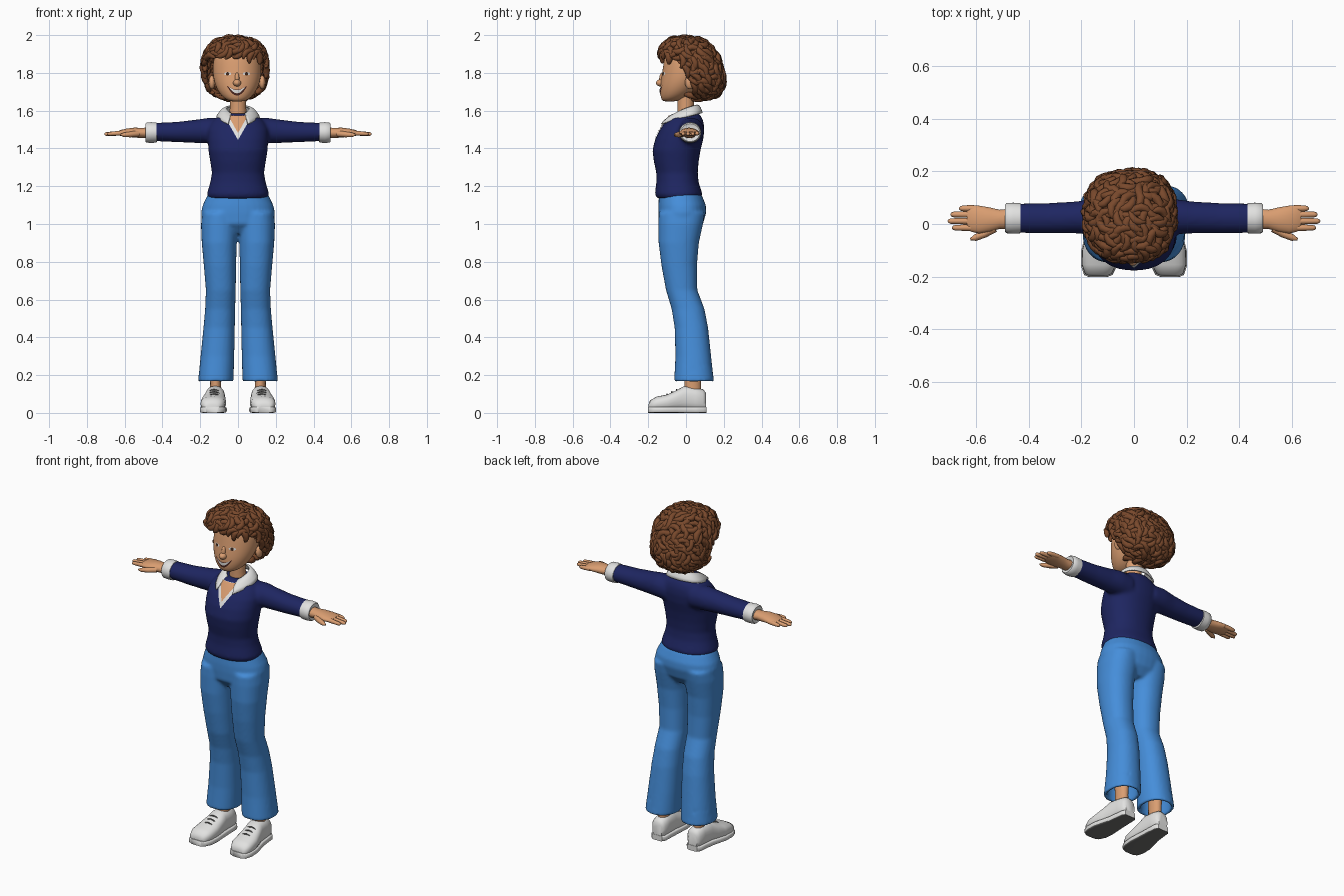
import bpy, bmesh, math, random
from mathutils import Vector, Matrix
from mathutils.bvhtree import BVHTree

random.seed(4)
if "Cube" in bpy.data.objects:
    bpy.data.objects.remove(bpy.data.objects["Cube"])


def material(name, *rgb):
    m = bpy.data.materials.new(name)
    m.use_nodes = True
    m.diffuse_color = (*rgb, 1)
    m.node_tree.nodes["Principled BSDF"].inputs["Base Color"].default_value = (*rgb, 1)
    return m


skin = material("skin", .70, .34, .165)
brown = material("hair brown", .19, .066, .025)
navy = material("navy knit", .013, .019, .12)
denim = material("denim blue", .06, .27, .7)
white = material("white", .76, .76, .75)
grey = material("sole grey", .16, .16, .155)
dark = material("mouth dark", .07, .02, .015)
iris = material("eye brown", .05, .02, .01)


def finish(bm, name, *mats, normals=True):
    if normals:
        bmesh.ops.recalc_face_normals(bm, faces=bm.faces)
    me = bpy.data.meshes.new(name)
    bm.to_mesh(me)
    bm.free()
    for m in mats:
        me.materials.append(m)
    me.polygons.foreach_set("use_smooth", [True] * len(me.polygons))
    me.set_sharp_from_angle(angle=math.radians(50))
    ob = bpy.data.objects.new(name, me)
    bpy.context.collection.objects.link(ob)
    return ob


def skin_rings(bm, rings):
    # Bridge successive rings and cap both ends
    loops = [[bm.verts.new(p) for p in r] for r in rings]
    n = len(loops[0])
    for a, b in zip(loops, loops[1:]):
        for i in range(n):
            bm.faces.new((a[i], a[(i + 1) % n], b[(i + 1) % n], b[i]))
    bm.faces.new(loops[0])
    bm.faces.new(loops[-1])


def loft(bm, axis, rings, side=1, power=2, n=32):
    # Each ring: position on axis, two radii, two centre coordinates
    out = []
    for p, ra, rb, ca, cb in rings:
        ring = []
        for i in range(n):
            t = math.tau * i / n
            c, s = math.cos(t), math.sin(t)
            a = ca + ra * math.copysign(abs(c) ** (2 / power), c)
            b = cb + rb * math.copysign(abs(s) ** (2 / power), s)
            x, y, z = {"x": (p, a, b), "y": (a, p, b), "z": (a, b, p)}[axis]
            ring.append((x * side, y, z))
        out.append(ring)
    skin_rings(bm, out)


def tube(bm, pts, radii, ref=(0, 0, 1), n=8):
    pts = [Vector(p) for p in pts]
    out = []
    for i, p in enumerate(pts):
        d = (pts[min(i + 1, len(pts) - 1)] - pts[max(i - 1, 0)]).normalized()
        u = d.cross(Vector(ref)).normalized()
        v = u.cross(d)
        out.append([p + radii[i] * (u * math.cos(math.tau * k / n) + v * math.sin(math.tau * k / n))
                    for k in range(n)])
    skin_rings(bm, out)


def ball(bm, at, size):
    mat = Matrix.Translation(at) @ Matrix.Diagonal((*size, 1))
    bmesh.ops.create_uvsphere(bm, u_segments=20, v_segments=12, radius=1, matrix=mat)


def blend(ob, voxel, rounds):
    r = ob.modifiers.new("blend", "REMESH")
    r.mode, r.voxel_size, r.use_smooth_shade = "VOXEL", voxel, True
    s = ob.modifiers.new("soften", "SMOOTH")
    s.factor, s.iterations = .5, rounds


def surface(ob):
    bpy.context.view_layer.update()
    return BVHTree.FromObject(ob, bpy.context.evaluated_depsgraph_get())


def decal(name, tree, cx, half, top, bottom, mat, lift):
    # Thin patch laid on the front of a surface between two curves
    bm = bmesh.new()
    cols, rows = 20, 10
    grid = []
    for i in range(cols + 1):
        u = -1 + 2 * i / cols
        col = []
        for j in range(rows + 1):
            x, z = cx + u * half, top(u) + (bottom(u) - top(u)) * j / rows
            hit = tree.ray_cast(Vector((x, -1, z)), Vector((0, 1, 0)))[0]
            hit = hit or tree.find_nearest(Vector((x, -.1, z)))[0]
            col.append(bm.verts.new((x, hit.y - lift, z)))
        grid.append(col)
    for a, b in zip(grid, grid[1:]):
        for j in range(rows):
            bm.faces.new((a[j], a[j + 1], b[j + 1], b[j]))
    bmesh.ops.remove_doubles(bm, verts=bm.verts, dist=.0001)
    return finish(bm, name, mat, normals=False)


def oval(z, h, sign):
    return lambda u: z + sign * h * math.sqrt(max(0, 1 - u * u))


def spans(rows):
    # (z, x inner, x outer, y front, y back) to loft rings
    return [(z, (b - a) / 2, (k - f) / 2, (a + b) / 2, (f + k) / 2) for z, a, b, f, k in rows]


# Sweater: body and sleeves blended together
bm = bmesh.new()
body = [(1.135, .157, -.155, .078), (1.16, .165, -.165, .087), (1.22, .147, -.157, .067),
        (1.27, .138, -.157, .062), (1.33, .147, -.17, .067), (1.39, .157, -.178, .077),
        (1.45, .16, -.163, .092), (1.5, .16, -.138, .097), (1.535, .145, -.113, .094),
        (1.56, .12, -.095, .086), (1.585, .075, -.075, .07)]
loft(bm, "z", spans([(z, -x, x, f, k) for z, x, f, k in body]), power=2.2)
for s in (1, -1):
    loft(bm, "x", [(.08, .065, .068, .03, 1.49), (.15, .068, .068, .028, 1.495), (.22, .061, .062, .025, 1.491),
                   (.32, .058, .054, .022, 1.487), (.45, .056, .048, .022, 1.487)], s)
sweater = finish(bm, "sweater", navy)
blend(sweater, .01, 6)

# Trousers: hips and flared legs with hollow hems
bm = bmesh.new()
hips = [(.95, .14, -.1, .05), (1, .188, -.143, .09), (1.06, .196, -.147, .107),
        (1.1, .187, -.147, .105), (1.15, .163, -.143, .085), (1.18, .14, -.13, .06)]
loft(bm, "z", spans([(z, -x, x, f, k) for z, x, f, k in hips]), power=2.2)
leg = spans([(.165, .024, .212, -.063, .148), (.3, .02, .198, -.056, .133), (.45, .017, .183, -.06, .117),
             (.55, .015, .174, -.076, .098), (.65, .012, .17, -.106, .06), (.78, .01, .181, -.13, .058),
             (.9, .007, .192, -.145, .068), (1, -.002, .196, -.146, .09), (1.06, 0, .19, -.144, .1)])
z, rx, ry, cx, cy = leg[0]
inside = [(z + h, rx - .018, ry - .018, cx, cy) for h in (.1, 0)]
for s in (1, -1):
    loft(bm, "z", inside + leg, s, power=2.2)
blend(finish(bm, "trousers", denim), .009, 4)

# Neck and head
bm = bmesh.new()
loft(bm, "z", [(1.5, .06, .05, 0, 0), (1.56, .047, .045, 0, 0), (1.62, .043, .043, 0, -.002), (1.72, .045, .045, 0, 0)])
finish(bm, "neck", skin)
bm = bmesh.new()
loft(bm, "z", [(z, rx, ry, -.005, cy) for z, rx, ry, cy in (
    (1.648, .03, .03, -.088), (1.658, .06, .055, -.075), (1.685, .09, .085, -.052), (1.73, .115, .108, -.03),
    (1.78, .128, .12, -.01), (1.83, .13, .122, 0), (1.88, .125, .118, .002), (1.93, .1, .1, .005),
    (1.96, .05, .05, .005))])
head = finish(bm, "head", skin)
sub = head.modifiers.new("smooth", "SUBSURF")
sub.levels = sub.render_levels = 1
bm = bmesh.new()
ball(bm, (-.005, -.133, 1.747), (.021, .026, .019))
ball(bm, (-.005, -.124, 1.768), (.013, .018, .034))
finish(bm, "nose", skin)
for s, side in ((1, "left"), (-1, "right")):
    bm = bmesh.new()
    ball(bm, (-.005 + s * .133, .02, 1.75), (.017, .026, .036))
    finish(bm, side + "_ear", skin)

# Face details
face = surface(head)
for s, side in ((1, "left"), (-1, "right")):
    x = -.005 + s * .05
    decal(side + "_eye", face, x, .019, oval(1.795, .009, 1), oval(1.795, .008, -1), white, .002)
    decal(side + "_iris", face, x, .009, oval(1.795, .009, 1), oval(1.795, .009, -1), iris, .004)
decal("mouth", face, -.005, .055, lambda u: 1.712 + .022 * u * u, lambda u: 1.68 + .054 * u * u, dark, .003)
decal("teeth", face, -.005, .044, lambda u: 1.709 + .018 * u * u, lambda u: 1.692 + .035 * u * u, white, .005)

# Hair: cropped rounded cap covered with short bent curls
centre = Vector((-.016, .03, 1.825))


def on_hair(d, scale=1):
    r = sum(abs(c / w) ** 2.5 for c, w in zip(d, (.163, .155, .158))) ** -.4
    p = d * r * scale
    return centre + p + Vector((0, -.25 * p.z, 0))


def has_hair(p):
    return p.y > .035 or p.z > 1.885 - max(0, p.y + .07)


bm = bmesh.new()
bmesh.ops.create_icosphere(bm, subdivisions=5, radius=1)
for v in bm.verts:
    v.co = on_hair(v.co.normalized(), .99)
bmesh.ops.delete(bm, geom=[f for f in bm.faces if not has_hair(f.calc_center_median())], context="FACES")
finish(bm, "hair_base", brown, normals=False)

bm = bmesh.new()
count = 400
for i in range(count):
    h = 1 - 2 * (i + .5) / count
    w = math.sqrt(1 - h * h)
    d = Vector((w * math.cos(2.39996 * i), w * math.sin(2.39996 * i), h))
    if not has_hair(on_hair(d)):
        continue
    t = d.orthogonal().normalized()
    t.rotate(Matrix.Rotation(random.uniform(0, math.tau), 3, d))
    side, bend = d.cross(t), random.choice((-.13, .13))
    lift, fat = random.uniform(.98, 1.04), random.uniform(.014, .019)
    ks = (-1, -.85, -.5, 0, .5, .85, 1)
    tube(bm, [on_hair((d + t * k * .23 + side * bend * k * k).normalized(), lift) for k in ks],
         [fat * math.sqrt(1.06 - k * k) for k in ks], ref=d)
finish(bm, "hair_curls", brown)

# Neckline and folded collar
chest = surface(sweater)
decal("neck_trim", chest, 0, .075, lambda u: 1.575, lambda u: 1.445 + .13 * abs(u), white, .004)
decal("neck_opening", chest, 0, .053, lambda u: 1.575, lambda u: 1.482 + .093 * abs(u), skin, .008)
bm = bmesh.new()
cols, rows, grid = 40, 5, []
for i in range(cols + 1):
    t = -1 + 2 * i / cols
    a = math.radians(90 + t * 152)
    upper = Vector((.06 * math.cos(a), .058 * math.sin(a), 1.628 - .05 * t * t))
    reach = .085 + .062 * t * t
    lower = Vector((.112 * math.cos(a), reach * math.sin(a), 1.587 - .058 * t * t))
    grid.append([bm.verts.new(upper.lerp(lower, j / rows) + Vector((0, 0, .012 * math.sin(math.pi * j / rows))))
                 for j in range(rows + 1)])
for a, b in zip(grid, grid[1:]):
    for j in range(rows):
        bm.faces.new((a[j], a[j + 1], b[j + 1], b[j]))
collar = finish(bm, "collar", white)
thick = collar.modifiers.new("thickness", "SOLIDIFY")
thick.thickness, thick.offset = .008, 0

for s, side in ((1, "left"), (-1, "right")):
    # Cuff
    bm = bmesh.new()
    loft(bm, "x", [(x, r + .004, r, .022, 1.484) for x, r in
                   ((.428, .046), (.432, .053), (.46, .055), (.484, .053), (.49, .047), (.486, .036))], s)
    finish(bm, side + "_cuff", white)

    # Hand with four fingers and a thumb
    bm = bmesh.new()
    loft(bm, "x", [(.46, .04, .029, .02, 1.482), (.51, .036, .027, .018, 1.482), (.55, .047, .026, .016, 1.484),
                   (.59, .053, .021, .017, 1.484), (.62, .05, .016, .021, 1.482), (.635, .04, .01, .022, 1.481)], s, n=20)
    for y, tip in ((.059, .665), (.036, .698), (.011, .708), (-.014, .692)):
        tube(bm, [(s * x, y + .1 * (x - .6) * (y - .02), 1.482 - .06 * (x - .6))
                  for x in (.59, .63, tip - .012, tip - .003, tip)], (.012, .0125, .0105, .007, .002))
    tube(bm, [(s * .53, -.015, 1.478), (s * .57, -.038, 1.474), (s * .605, -.053, 1.472), (s * .622, -.058, 1.472)],
         (.017, .015, .012, .004))
    finish(bm, side + "_hand", skin)

    # Ankle
    bm = bmesh.new()
    loft(bm, "z", [(.08, .03, .045, .118, .035), (.16, .029, .044, .118, .036), (.27, .036, .048, .118, .038)], s, n=20)
    finish(bm, side + "_ankle", skin)

    # Shoe upper, sole and laces
    shoe = ((-.198, .03, .045, .137), (-.19, .05, .067, .136), (-.155, .065, .086, .133), (-.1, .067, .097, .13),
            (-.05, .059, .12, .125), (-.01, .052, .142, .121), (.05, .047, .134, .118), (.09, .044, .125, .117),
            (.107, .03, .105, .117))
    bm = bmesh.new()
    loft(bm, "y", [(y, rx, h / 2 - .005, cx, h / 2 + .005) for y, rx, h, cx in shoe], s, 2.5, 24)
    finish(bm, side + "_shoe", white)
    bm = bmesh.new()
    loft(bm, "y", [(y * 1.02, rx + .004, .016, cx, .016) for y, rx, h, cx in shoe], s, 6, 24)
    bm.normal_update()
    bmesh.ops.recalc_face_normals(bm, faces=bm.faces)
    for f in bm.faces:
        f.material_index = int(f.normal.z < -.6)
    finish(bm, side + "_sole", white, grey)
    bm = bmesh.new()
    for y, h in ((-.1, .098), (-.075, .11), (-.05, .121)):
        tube(bm, [(s * (.126 + k * .036), y, h + .002 - .018 * k * k) for k in (-1, -.5, 0, .5, 1)], [.004] * 5, n=6)
    finish(bm, side + "_laces", grey)
